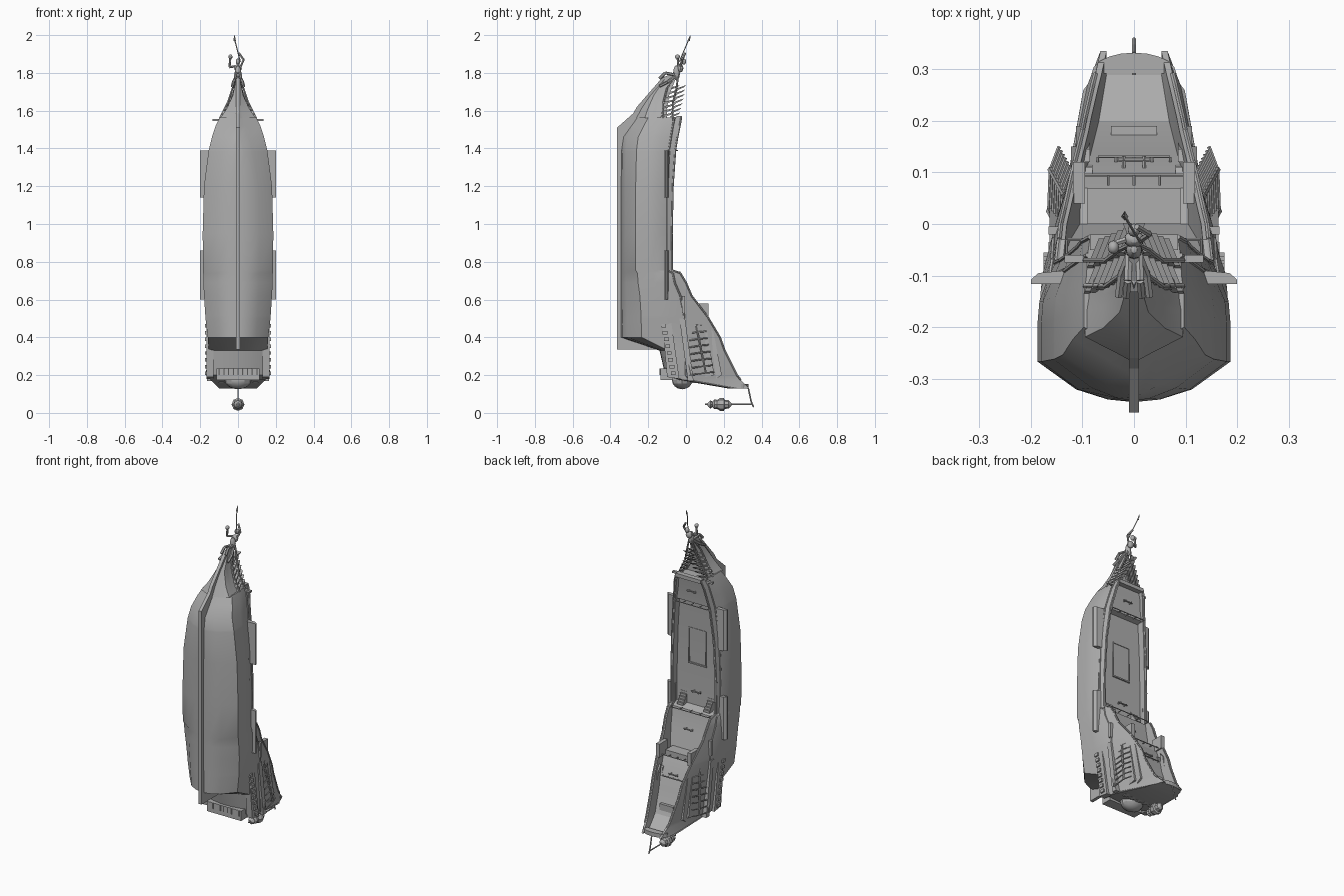
import bpy, bmesh, math
from mathutils import Vector

cube = bpy.data.objects.get("Cube")
if cube:
    bpy.data.objects.remove(cube, do_unlink=True)

gray = bpy.data.materials.new("plain gray")
gray.use_nodes = True
tone = (0.42, 0.42, 0.42, 1)
gray.diffuse_color = tone
gray.node_tree.nodes["Principled BSDF"].inputs["Base Color"].default_value = tone


def finish(name, bm, mirror=False, smooth=False):
    bmesh.ops.recalc_face_normals(bm, faces=bm.faces)
    mesh = bpy.data.meshes.new(name)
    bm.to_mesh(mesh)
    bm.free()
    mesh.materials.append(gray)
    ob = bpy.data.objects.new(name, mesh)
    bpy.context.collection.objects.link(ob)
    if mirror:
        ob.modifiers.new("mirror", "MIRROR")
    if smooth:
        bpy.ops.object.select_all(action="DESELECT")
        ob.select_set(True)
        bpy.context.view_layer.objects.active = ob
        bpy.ops.object.shade_smooth_by_angle(angle=math.radians(25))
    return ob


def loft(name, rings, smooth=False, mirror=False):
    bm = bmesh.new()
    loops = [[bm.verts.new(p) for p in ring] for ring in rings]
    for a, b in zip(loops, loops[1:]):
        for i in range(len(a)):
            j = (i + 1) % len(a)
            bm.faces.new((a[i], a[j], b[j], b[i]))
    bm.faces.new(loops[0])
    bm.faces.new(loops[-1])
    return finish(name, bm, mirror, smooth)


def prism(name, outline, x0, x1, mirror=False):
    return loft(name, [[(x, y, z) for y, z in outline] for x in (x0, x1)], mirror=mirror)


def box(name, x, y, z, mirror=False):
    corners = [(y[0], z[0]), (y[1], z[0]), (y[1], z[1]), (y[0], z[1])]
    return prism(name, corners, x[0], x[1], mirror)


def rods(name, paths, radius, mirror=False, sides=6):
    bm = bmesh.new()
    for path in paths:
        for a, b in zip(path, path[1:]):
            a, b = Vector(a), Vector(b)
            turn = (b - a).to_track_quat("Z", "Y").to_matrix().to_4x4()
            turn.translation = (a + b) / 2
            bmesh.ops.create_cone(bm, cap_ends=True, segments=sides, radius1=radius,
                                  radius2=radius, depth=(b - a).length, matrix=turn)
    return finish(name, bm, mirror)


def ball(name, centre, size, mirror=False):
    bm = bmesh.new()
    bmesh.ops.create_uvsphere(bm, u_segments=12, v_segments=8, radius=1)
    for v in bm.verts:
        v.co = Vector(centre) + Vector(size) * v.co
    return finish(name, bm, mirror, True)


# Hull cross-section: outer skin, bulwark top, inner wall and deck
SKIN = [(0.27, 0.02), (0.6, 0.1), (1, 0.32), (1, 0.62), (0.98, 0.8)]


def section(z, w, b, s, ws, t, wt, d):
    power = 1 + 1.5 * max(0, min(1, (z - 1.35) / 0.2))
    half = [(w * fx ** power, b + (s - b) * fy) for fx, fy in SKIN]
    inner = max(wt - 0.012, 0.001)
    half += [(ws, s), (wt, t), (inner, t), (inner, d)]
    return ([(0, b, z)] + [(x, y, z) for x, y in half]
            + [(-x, y, z) for x, y in reversed(half)])


# height, half width, bottom, sheer, sheer width, rail, rail width, deck
STERN = [
    (.13, .10, .22, .27, .09, .335, .065, .29),
    (.175, .145, -.04, .02, .14, .29, .075, .23),
    (.2, .152, -.11, 0, .148, .27, .08, .2),
    (.33, .155, -.14, 0, .15, .205, .095, .14),
    (.4, .16, -.345, 0, .152, .18, .1, .12),
    (.5, .172, -.345, -.01, .155, .12, .115, .07),
    (.515, .173, -.345, -.01, .155, .11, .117, 0),
    (.62, .18, -.345, -.03, .155, .03, .135, -.03),
    (.69, .183, -.345, -.06, .157, 0, .142, -.05),
    (.74, .184, -.345, -.07, .157, -.03, .145, -.06),
]
BODY = [
    (.755, .185, -.345, -.1, .162, -.073, .15, -.11),
    (.95, .187, -.345, -.1, .165, -.075, .152, -.115),
    (1.2, .18, -.345, -.1, .155, -.07, .142, -.11),
    (1.385, .156, -.343, -.09, .135, -.057, .124, -.1),
    (1.395, .154, -.342, -.09, .133, -.056, .123, -.07),
    (1.46, .138, -.335, -.08, .12, -.045, .11, -.065),
    (1.52, .118, -.295, -.07, .106, -.033, .1, -.055),
    (1.565, .097, -.265, -.06, .09, -.025, .085, -.05),
]
loft("hull", [section(*row) for row in STERN + BODY], smooth=True)

# Beak and keel
BEAK = [
    (1.56, .095, -.27, -.11, .09, -.1, .085, -.11),
    (1.61, .06, -.245, -.11, .06, -.1, .055, -.11),
    (1.68, .028, -.2, -.11, .03, -.09, .028, -.1),
    (1.78, .008, -.12, -.07, .01, -.05, .01, -.06),
]
loft("beak", [section(*row) for row in BEAK], smooth=True)
prism("keel", [(-.365, .335), (-.365, 1.51), (-.28, 1.585), (-.26, 1.62), (-.13, 1.77),
               (-.05, 1.81), (-.1, 1.7), (-.2, 1.5), (-.3, 1.4), (-.3, .4), (-.14, .335)],
      -.01, .01)

# Side strakes following the sheer
for name, col, side, size in (("sheer_strake", 3, 4, .005), ("rail_cap", 5, 6, .005)):
    rods(name, [[(row[side], row[col], row[0]) for row in STERN[1:] + BODY]], size, True)

# Channels
for label, low, high in (("fore", 1.14, 1.39), ("main", .6, .86)):
    ledge = [(.135, -.09), (.185, -.095), (.2, -.108), (.2, -.116), (.14, -.116)]
    loft(label + "_channel", [[(x, y, z) for x, y in ledge] for z in (low, high)], mirror=True)
box("mizzen_channel", (.13, .166), (-.02, -.005), (.53, .62), True)

# Quarter galleries: two slanted pilasters and an open slatted balustrade
prism("gallery_lower_band", [(-.13, .52), (-.085, .53), (-.035, .18), (-.1, .19)], .13, .166, True)
prism("gallery_middle_band", [(-.035, .5), (-.005, .5), (.04, .17), (.01, .17)], .12, .164, True)
prism("gallery_wall", [(.0, .48), (.11, .44), (.15, .2), (.03, .18)], .08, .122, True)
prism("gallery_roof", [(.12, .46), (.145, .43), (.19, .2), (.16, .18)], .085, .112, True)
slats = []
for i in range(8):
    z = .2 + i * .036
    shift = (z - .2) * .2
    x = .165 - i * .004
    slats.append([(x, .025 - shift, z), (x - .003, .105 - shift, z + .012),
                  (x - .02, .15 - shift, z + .016)])
    box("gallery_bracket", (.15, .175), (-.08 - shift, -.055 - shift), (z, z + .018), True)
rods("gallery_slats", slats, .004, True)
rods("gallery_rails", [[path[1] for path in slats], [path[0] for path in slats]], .006, True)

# Stern counter, balcony, windows and crest
ball("counter_bowl", (0, -.02, .175), (.07, .055, .05))
box("balcony", (-.115, .115), (-.135, -.07), (.175, .235))
rods("balcony_posts", [[(-.1 + i * .025, -.135, .2), (-.1 + i * .025, -.135, .235)]
                       for i in range(9)], .004)
for i in range(5):
    x = -.1 + i * .045
    box("stern_window", (x, x + .025), (.03, .09), (.158, .166))
arch = [Vector((.082 * math.cos(a), .292 + .04 * math.sin(a), .14))
        for a in [math.pi * i / 10 for i in range(11)]]
loft("crest", [[p + Vector((0, 0, dz)) for p in arch] for dz in (-.012, .012)])

# Lantern hung on its bracket
rods("lantern_bracket", [[(0, .33, .13), (0, .345, .06), (0, .358, .03)],
                         [(0, .35, .045), (0, .1, .045)]], .004)
levels = [(.115, .008), (.13, .022), (.14, .014), (.15, .026), (.165, .024), (.18, .034),
          (.2, .034), (.205, .024), (.225, .022), (.24, .008)]
loft("lantern", [[(r * math.cos(math.pi * i / 4), y, .045 + r * math.sin(math.pi * i / 4))
                  for i in range(8)] for y, r in levels])

# Deck breaks: bulkhead rails and posts
for name, z, half, y, drop in (("forecastle", 1.39, .11, -.045, .03),
                               ("quarterdeck", .745, .13, -.03, .03),
                               ("poop", .51, .1, .095, .02),
                               ("aft_poop", .4, .07, .13, .01)):
    rods(name + "_rail", [[(-half, y, z), (half, y, z)]]
         + [[(half * k, y, z), (half * k, y - drop, z)] for k in (-1, -.5, 0, .5, 1)], .003)
box("poop_cabin", (-.09, .09), (.0, .07), (.49, .53))
box("poop_side_locker", (.095, .118), (.04, .12), (.5, .58), True)
box("poop_bench", (-.045, .045), (.16, .19), (.22, .26))

# Hatch, bitts and ladders
for lo, hi in ((1.0, 1.008), (1.212, 1.22)):
    box("hatch_end", (-.06, .06), (-.115, -.106), (lo, hi))
box("hatch_side", (.054, .06), (-.115, -.106), (1.0, 1.22), True)
for z, y in ((1.47, -.065), (.84, -.11), (.64, -.035), (.42, .11)):
    rods("bitts", [[(-.03, y + .014, z), (.03, y + .014, z)],
                   [(-.02, y - .01, z), (-.02, y + .022, z)],
                   [(.02, y - .01, z), (.02, y + .022, z)]], .004)
for i in range(5):
    box("ladder_step", (.07, .11), (-.115, -.07 - i * .01),
        (.75 + i * .014, .764 + i * .014), True)

# Bow platform, catheads and head timbers fanning out from the beak
box("bow_platform", (-.085, .085), (-.05, -.02), (1.55, 1.572))
box("cathead", (.08, .135), (-.075, -.06), (1.545, 1.557), True)
for i in range(7):
    z = 1.58 + i * .024
    x = .1 - i * .012
    for y, reach in ((-.075, .055), (-.04, .04)):
        y += i * .005
        blade = [(y, z), (y + .012, z + .012), (y - reach, z - .006), (y - reach - .008, z - .02)]
        loft("head_timber", [[(x - .045 + off + (y - py) * .4, py, pz) for py, pz in blade]
                             for off in (0, .018)], mirror=True)
for y in (-.12, -.07):
    rods("head_rail", [[(.095, y, 1.56), (.055, y, 1.64), (.028, y + .02, 1.72),
                        (.008, y * .3 - .02, 1.79)]], .005, True)

# Figurehead holding a spear
ball("figure_body", (0, -.05, 1.8), (.016, .018, .04))
ball("figure_chest", (0, -.03, 1.825), (.02, .016, .022))
ball("figure_head", (0, -.012, 1.86), (.012, .013, .016))
rods("figure_legs", [[(.01, -.06, 1.78), (.025, -.1, 1.75), (.03, -.14, 1.73)],
                     [(.01, -.06, 1.79), (.012, -.11, 1.8), (.015, -.14, 1.77)]], .008, True)
rods("figure_arms", [[(.015, -.03, 1.835), (.03, -.02, 1.87), (.005, -.005, 1.905)],
                     [(-.015, -.03, 1.835), (-.045, -.04, 1.83), (-.04, -.045, 1.89)]], .006)
ball("raised_emblem", (-.04, -.045, 1.885), (.011, .013, .012))
rods("spear", [[(.012, -.035, 1.86), (-.02, .018, 1.985)]], .003)
loft("spear_tip", [[(-.018 + r * dx, .014 + r * dy + k * .01, 1.97 + k * .03)
                    for dx, dy in ((1, 0), (0, 1), (-1, 0), (0, -1))]
                   for r, k in ((.007, 0), (.001, 1))])
